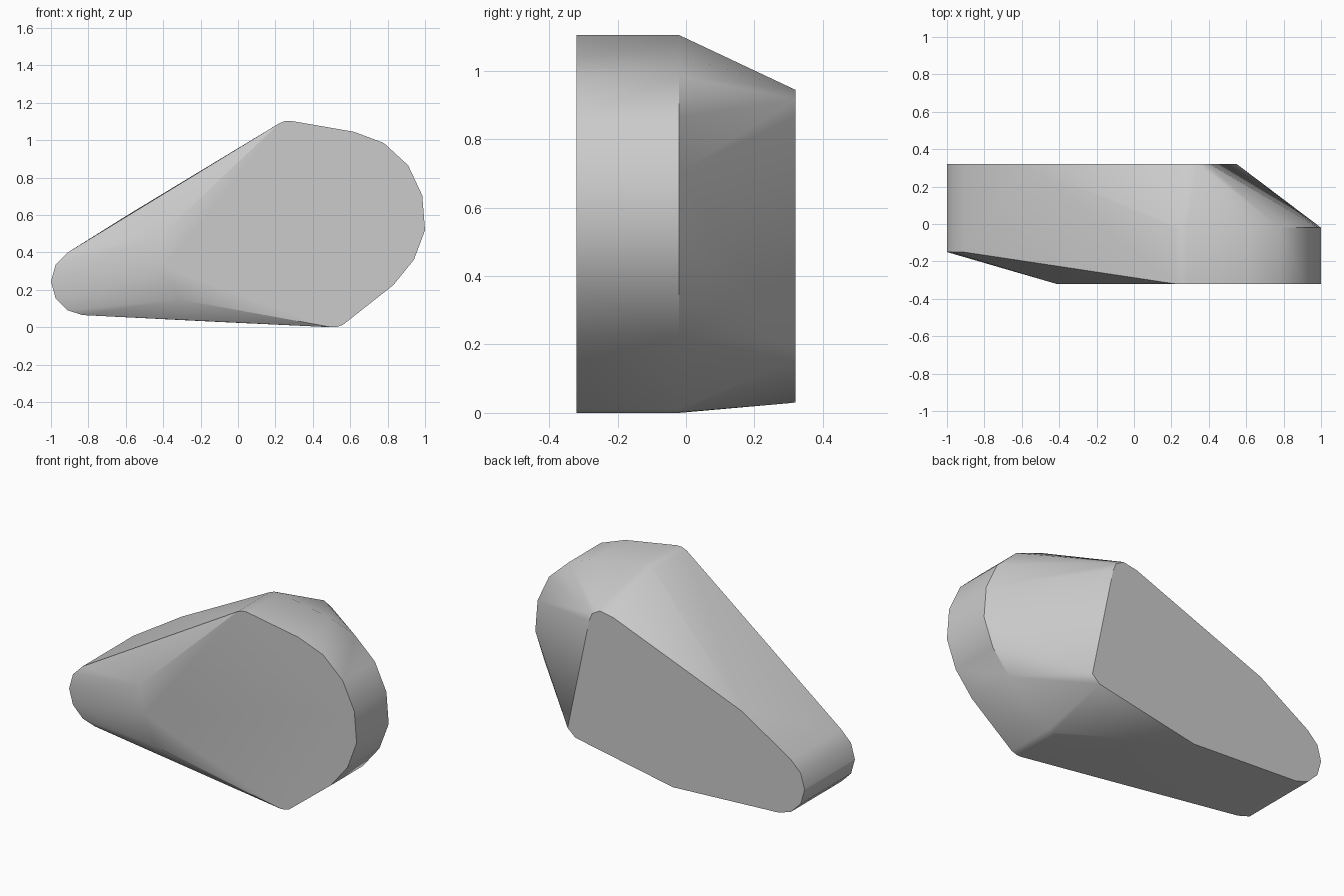
import bpy
import bmesh
import math

cube = bpy.data.objects.get("Cube")
if cube:
    bpy.data.objects.remove(cube, do_unlink=True)

# Single grey material
grey = bpy.data.materials.new("plain grey")
grey.use_nodes = True
colour = (0.6, 0.6, 0.6, 1)
grey.diffuse_color = colour
grey.node_tree.nodes["Principled BSDF"].inputs["Base Color"].default_value = colour

# Outlines as (x, z)
round_end = [(0.22, 1.09), (0.25, 1.102), (0.28, 1.104), (0.62, 1.045), (0.78, 0.985),
             (0.91, 0.865), (0.985, 0.705), (1.0, 0.52), (0.94, 0.36), (0.83, 0.225),
             (0.56, 0.012), (0.53, 0.002), (0.5, 0.0)]
narrow_end = [(-0.91, 0.4), (-0.975, 0.335), (-1.0, 0.245),
              (-0.975, 0.155), (-0.91, 0.09), (-0.83, 0.065)]
front_corner = [(-0.415, 0.49), (-0.39, 0.32), (-0.31, 0.148)]
back_corner = [(0.55, 0.196), (0.5, 0.152), (-0.137, 0.03), (-0.59, 0.6),
               (0.25, 0.928), (0.34, 0.944), (0.39, 0.915), (0.41, 0.867)]

# Each outline sits at one or more depths
sections = [(round_end, (-0.32, -0.02)), (narrow_end, (-0.15, 0.32)),
            (front_corner, (-0.32,)), (back_corner, (0.32,))]

# Wrap the sections in one faceted convex shell
bm = bmesh.new()
for outline, depths in sections:
    for y in depths:
        for x, z in outline:
            bm.verts.new((x, y, z))
hull = bmesh.ops.convex_hull(bm, input=bm.verts[:])
unused = [v for v in bm.verts if not v.link_faces]
bmesh.ops.delete(bm, geom=unused, context='VERTS')
bmesh.ops.dissolve_limit(bm, angle_limit=math.radians(1),
                         verts=bm.verts[:], edges=bm.edges[:])
bmesh.ops.recalc_face_normals(bm, faces=bm.faces[:])

mesh = bpy.data.meshes.new("faceted_body")
bm.to_mesh(mesh)
bm.free()
mesh.materials.append(grey)
body = bpy.data.objects.new("faceted_body", mesh)
bpy.context.collection.objects.link(body)

# Smooth the rounded bands, keep the flat ends crisp
bpy.ops.object.select_all(action='DESELECT')
body.select_set(True)
bpy.context.view_layer.objects.active = body
bpy.ops.object.shade_smooth_by_angle(angle=math.radians(30))
